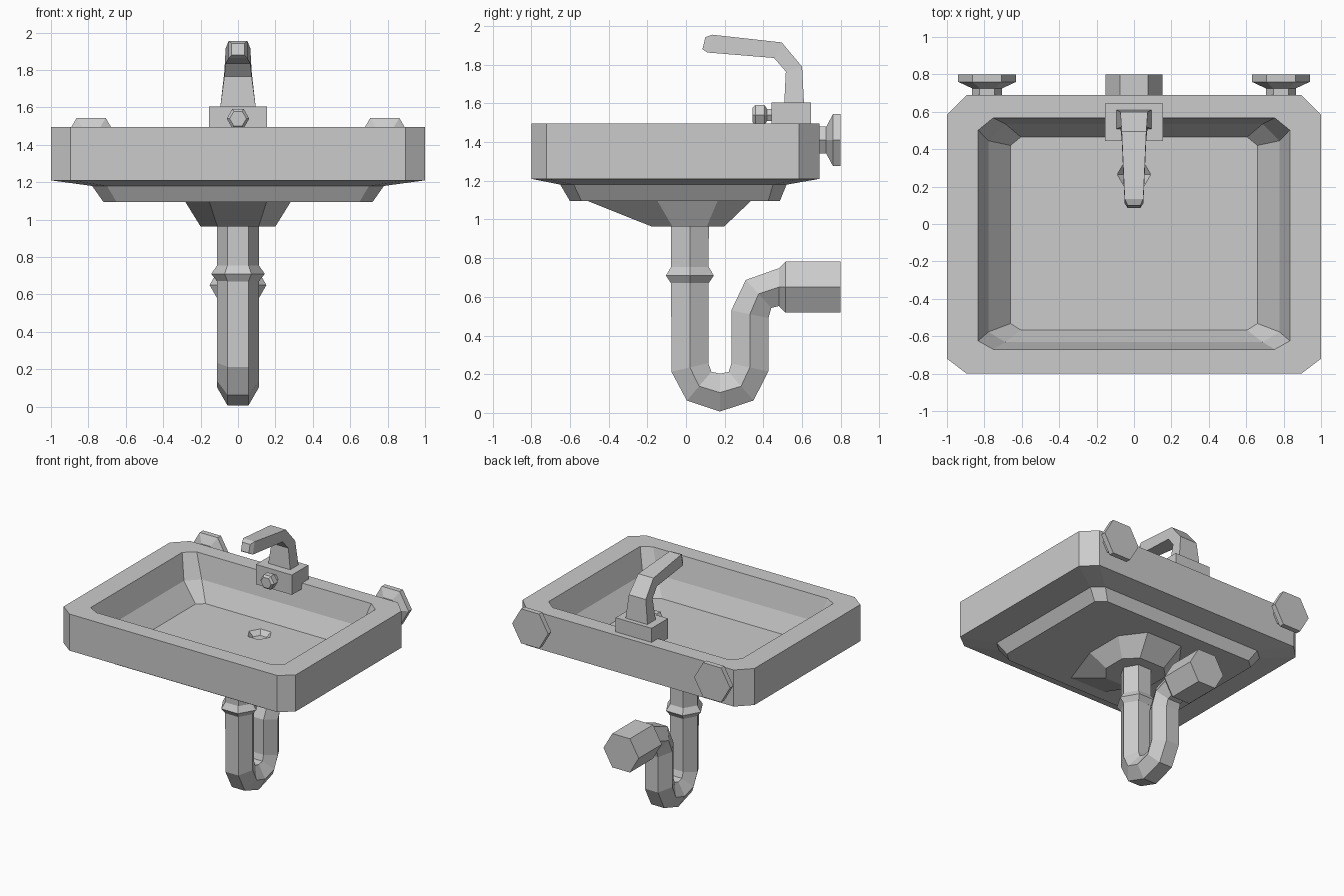
import bpy, bmesh, math
from mathutils import Vector

default = bpy.data.objects.get("Cube")
if default:
    bpy.data.objects.remove(default, do_unlink=True)

GREY = (0.6, 0.6, 0.6, 1.0)
mat = bpy.data.materials.new("plain_grey")
mat.use_nodes = True
mat.diffuse_color = GREY
mat.node_tree.nodes["Principled BSDF"].inputs["Base Color"].default_value = GREY


def loft(name, rings):
    """Skin a closed solid over rings that share a vertex count."""
    bm = bmesh.new()
    loops = [[bm.verts.new(p) for p in ring] for ring in rings]
    n = len(loops[0])
    for a, b in zip(loops, loops[1:]):
        for i in range(n):
            j = (i + 1) % n
            bm.faces.new((a[i], a[j], b[j], b[i]))
    bm.faces.new(loops[0][::-1])
    bm.faces.new(loops[-1])
    bmesh.ops.recalc_face_normals(bm, faces=bm.faces)
    mesh = bpy.data.meshes.new(name)
    bm.to_mesh(mesh)
    bm.free()
    mesh.materials.append(mat)
    obj = bpy.data.objects.new(name, mesh)
    bpy.context.collection.objects.link(obj)
    return obj


def tray_ring(x, front, back, z, cx, cf, cb):
    """Rectangle with cut corners; cf and cb are the front and back cuts."""
    half = [(x - cx, front), (x, front + cf), (x, back - cb), (x - cx, back)]
    return [(px, py, z) for px, py in half] + [(-px, py, z) for px, py in half[::-1]]


def hex_ring(centre, radius, normal):
    """Hexagon with two corners on the x axis, normal lying in the yz plane."""
    u = Vector((1, 0, 0))
    v = Vector(normal).normalized().cross(u)
    return [Vector(centre) + radius * (math.cos(k * math.pi / 3) * u
            + math.sin(k * math.pi / 3) * v) for k in range(6)]


def hex_turned(name, x, y, z, axis, profile):
    """Six-sided lathe: profile holds (offset along axis, radius)."""
    a = Vector(axis)
    return loft(name, [hex_ring(Vector((x, y, z)) + a * t, r, a) for t, r in profile])


# Basin: stepped underside, outer wall, rim, inner wall, sloped bowl, floor
basin = loft("basin", [
    tray_ring(0.72, -0.60, 0.485, 1.095, 0.07, 0.06, 0.06),
    tray_ring(0.78, -0.65, 0.52, 1.18, 0.08, 0.07, 0.07),
    tray_ring(1.0, -0.80, 0.69, 1.21, 0.105, 0.08, 0.105),
    tray_ring(1.0, -0.80, 0.69, 1.495, 0.105, 0.08, 0.105),
    tray_ring(0.833, -0.67, 0.567, 1.495, 0.08, 0.045, 0.065),
    tray_ring(0.778, -0.632, 0.535, 1.31, 0.09, 0.055, 0.09),
    tray_ring(0.66, -0.567, 0.465, 1.17, 0.055, 0.035, 0.045),
])

# Drain hole cut into the floor
cutter = hex_turned("drain_cutter", 0, 0.265, 1.17, (0, 0, 1),
                    [(-0.035, 0.055), (0, 0.09), (0.01, 0.09)])
cutter.hide_render = True
cut = basin.modifiers.new("drain_hole", 'BOOLEAN')
cut.operation = 'DIFFERENCE'
cut.solver = 'EXACT'
cut.object = cutter
bpy.context.view_layer.update()
graph = bpy.context.evaluated_depsgraph_get()
cut_mesh = bpy.data.meshes.new_from_object(basin.evaluated_get(graph))
basin.modifiers.clear()
basin.data = cut_mesh
bpy.data.objects.remove(cutter, do_unlink=True)

# Funnel under the basin
loft("drain_funnel", [
    tray_ring(0.285, -0.52, 0.34, 1.10, 0.13, 0.37, 0.175),
    tray_ring(0.20, -0.176, 0.197, 0.963, 0.09, 0.106, 0.09),
])

# Trap pipe: (y, z) centre line swept with a hexagon
path = [(0.02, 0.97), (0.02, 0.235), (0.068, 0.138), (0.175, 0.105),
        (0.285, 0.138), (0.33, 0.235), (0.33, 0.51), (0.375, 0.615), (0.48, 0.65)]
points = [Vector((0, y, z)) for y, z in path]
rings = []
for i, p in enumerate(points):
    before = (p - points[i - 1]).normalized() if i else Vector((0, 0, -1))
    after = (points[i + 1] - p).normalized() if i + 1 < len(points) else Vector((0, 1, 0))
    tangent = after if i + 1 == len(points) else before + after
    rings.append(hex_ring(p, 0.113, tangent))
rings += [hex_ring((0, 0.515, 0.65), 0.152, (0, 1, 0)),
          hex_ring((0, 0.80, 0.65), 0.152, (0, 1, 0))]
loft("trap_pipe", rings)

# Collar around the vertical pipe
hex_turned("pipe_collar", 0, 0.02, 0.71, (0, 0, 1),
           [(-0.04, 0.112), (0, 0.143), (0.045, 0.112)])

# Wall mounts behind the basin
for side, x in (("left", 0.785), ("right", -0.785)):
    hex_turned(side + "_wall_mount", x, 0.68, 1.41, (0, 1, 0),
               [(0, 0.08), (0.045, 0.08), (0.08, 0.155), (0.12, 0.155)])

# Tap base block
loft("tap_base", [[(sx * 0.155, y, z) for sx, y in
                   ((-1, 0.443), (1, 0.443), (1, 0.645), (-1, 0.645))]
                  for z in (1.45, 1.605)])

# Knob on the front of the block
hex_turned("tap_knob", 0, 0.345, 1.54, (0, 1, 0),
           [(0, 0.045), (0.015, 0.06), (0.06, 0.06), (0.075, 0.036), (0.11, 0.036)])

# Spout: inner (y, z), outer (y, z), half width
spout = [((0.508, 1.60), (0.61, 1.60), 0.095),
         ((0.516, 1.765), (0.60, 1.79), 0.073),
         ((0.455, 1.835), (0.495, 1.915), 0.066),
         ((0.11, 1.863), (0.135, 1.955), 0.05),
         ((0.085, 1.88), (0.10, 1.942), 0.034)]
loft("tap_spout", [[(-w, *a), (w, *a), (w, *b), (-w, *b)] for a, b, w in spout])
